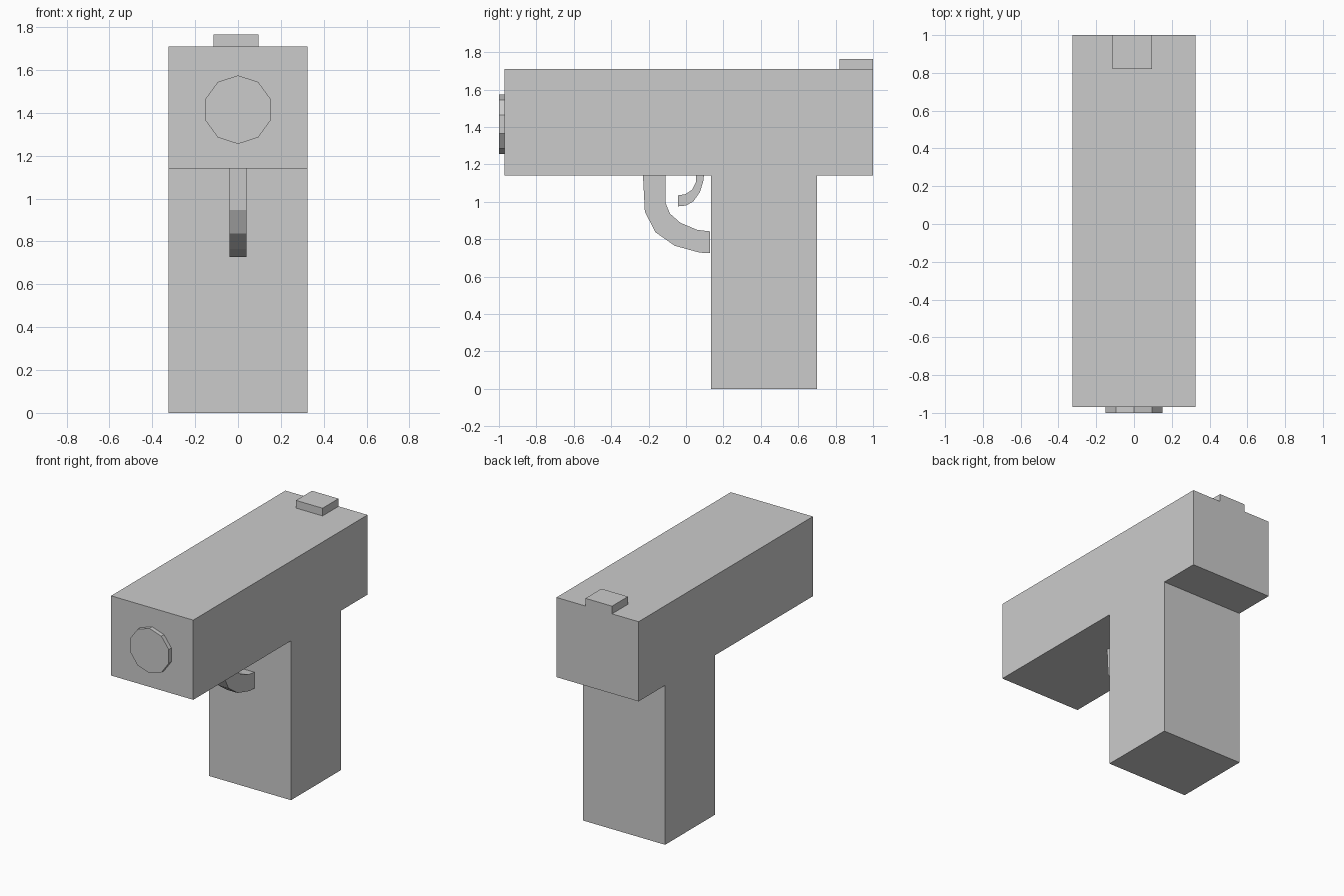
import bpy, bmesh, math
from mathutils import Vector

if "Cube" in bpy.data.objects:
    bpy.data.objects.remove(bpy.data.objects["Cube"])


def extrude(name, points, depth):
    """Make a flat-shaded solid from a closed profile swept along a vector."""
    bm = bmesh.new()
    face = bm.faces.new([bm.verts.new(p) for p in points])
    new = bmesh.ops.extrude_face_region(bm, geom=[face], use_keep_orig=True)["geom"]
    bmesh.ops.translate(bm, vec=Vector(depth),
                        verts=[v for v in new if isinstance(v, bmesh.types.BMVert)])
    bmesh.ops.recalc_face_normals(bm, faces=bm.faces)
    mesh = bpy.data.meshes.new(name)
    bm.to_mesh(mesh)
    bm.free()
    obj = bpy.data.objects.new(name, mesh)
    bpy.context.collection.objects.link(obj)
    return obj


def side_profile(name, yz, x0, x1):
    """Extrude a side-view (y, z) outline from x0 to x1."""
    return extrude(name, [(x0, y, z) for y, z in yz], (x1 - x0, 0, 0))


# Slide and grip, one continuous body
side_profile("body_and_grip", [
    (-0.97, 1.71), (-0.97, 1.14), (0.135, 1.14), (0.135, 0),
    (0.70, 0), (0.70, 1.14), (1.0, 1.14), (1.0, 1.71)], -0.325, 0.325)

# Rear sight, slightly off centre
side_profile("rear_sight", [
    (0.82, 1.71), (1.0, 1.71), (1.0, 1.765), (0.82, 1.765)], -0.115, 0.095)

# Ten-sided muzzle disc
ring = [i * math.tau / 10 for i in range(10)]
extrude("muzzle", [(0.16 * math.sin(a), -1.0, 1.415 + 0.16 * math.cos(a))
                   for a in ring], (0, 0.03, 0))

# Curved trigger guard
side_profile("trigger_guard", [
    (-0.23, 1.14), (-0.22, 0.947), (-0.163, 0.837), (-0.06, 0.765),
    (0.075, 0.728), (0.128, 0.727), (0.128, 0.842), (0.06, 0.85),
    (-0.03, 0.888), (-0.085, 0.936), (-0.11, 0.995), (-0.11, 1.14)], -0.04, 0.04)

# Curved trigger
side_profile("trigger", [
    (0.096, 1.14), (0.092, 1.11), (0.075, 1.053), (0.04, 1.003),
    (0.0, 0.98), (-0.043, 0.976), (-0.043, 1.035), (-0.005, 1.04),
    (0.032, 1.064), (0.053, 1.105), (0.053, 1.14)], -0.04, 0.04)
